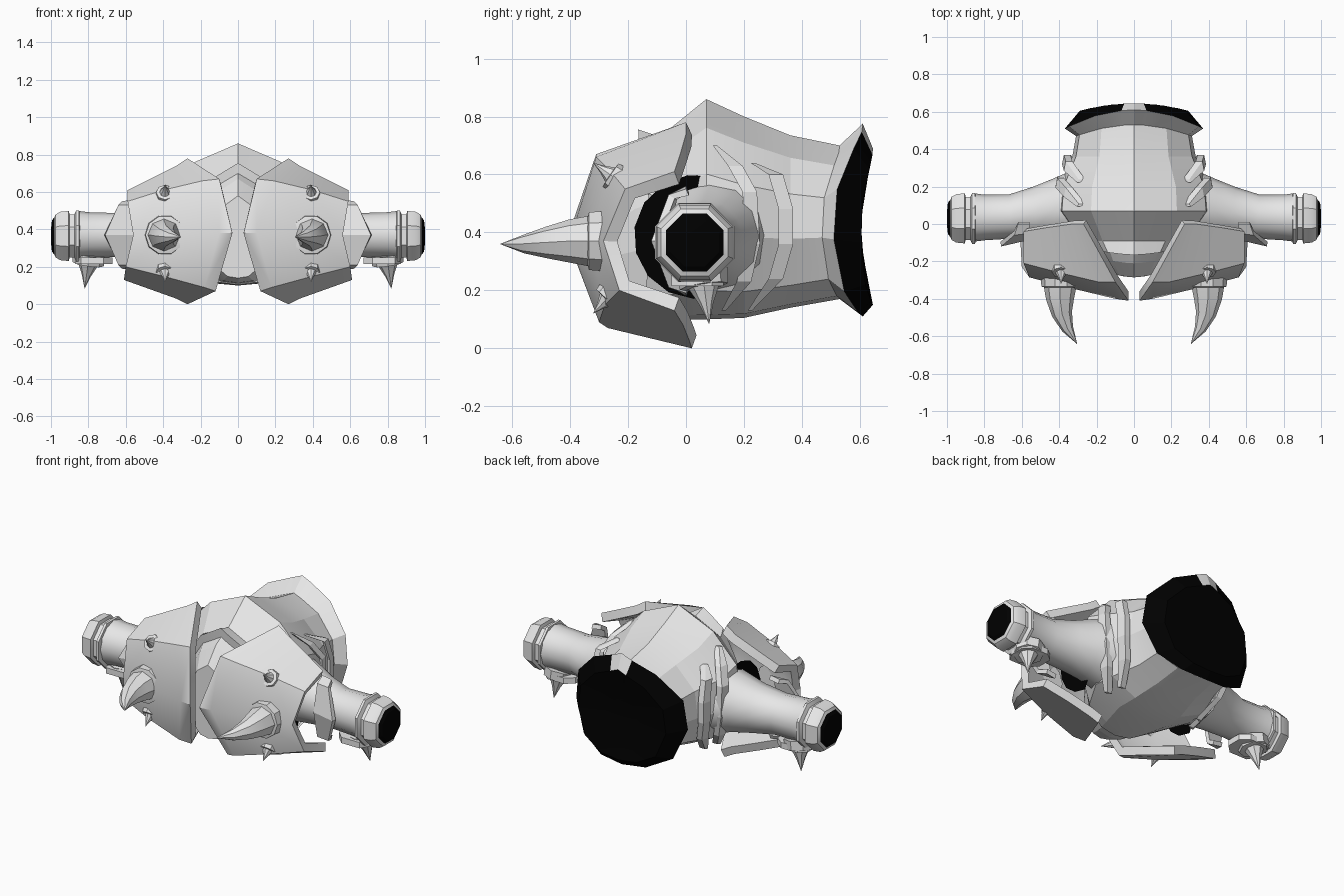
import bpy, bmesh, math
from mathutils import Vector

if "Cube" in bpy.data.objects:
    bpy.data.objects.remove(bpy.data.objects["Cube"])


def material(name, c):
    m = bpy.data.materials.new(name)
    m.diffuse_color = (c[0], c[1], c[2], 1)
    m.use_nodes = True
    m.node_tree.nodes["Principled BSDF"].inputs["Base Color"].default_value = m.diffuse_color
    return m


GREY = material("pale_grey", (0.8, 0.8, 0.8))
BLACK = material("black", (0.0, 0.0, 0.0))


def build(name, verts, faces, mat=GREY, angle=25, black=(), mirror=False, solid=0):
    """Make a mesh object; faces listed in black use the dark colour."""
    me = bpy.data.meshes.new(name)
    me.from_pydata([tuple(v) for v in verts], [], faces)
    me.materials.append(mat)
    me.materials.append(BLACK)
    for i in black:
        me.polygons[i].material_index = 1
    bm = bmesh.new()
    bm.from_mesh(me)
    bmesh.ops.recalc_face_normals(bm, faces=bm.faces)
    # Open shells must look towards the front for the thickness to go inwards
    if solid and sum(f.normal.y for f in bm.faces) > 0:
        bmesh.ops.reverse_faces(bm, faces=bm.faces)
    bm.to_mesh(me)
    bm.free()
    ob = bpy.data.objects.new(name, me)
    bpy.context.collection.objects.link(ob)
    bpy.ops.object.select_all(action='DESELECT')
    bpy.context.view_layer.objects.active = ob
    ob.select_set(True)
    if solid:
        s = ob.modifiers.new("thickness", 'SOLIDIFY')
        s.thickness = solid
        s.offset = -1
        bpy.ops.object.modifier_apply(modifier="thickness")
    if mirror:
        ob.modifiers.new("mirror", 'MIRROR')
    if angle:
        bpy.ops.object.shade_smooth_by_angle(angle=math.radians(angle))
    return ob


def loft(rings, closed=True, caps=True):
    """Skin a list of rings with the same number of points."""
    n = len(rings[0])
    verts = [p for r in rings for p in r]
    faces = []
    for i in range(len(rings) - 1):
        for j in range(n if closed else n - 1):
            k = (j + 1) % n
            faces.append((i * n + j, i * n + k, (i + 1) * n + k, (i + 1) * n + j))
    if caps:
        faces.append(tuple(range(n)))
        faces.append(tuple(range(len(verts) - n, len(verts))))
    return verts, faces


def tube(stations, n, turn=0.0):
    """Rings along a path of (centre, radius)."""
    pts = [Vector(c) for c, r in stations]
    rings = []
    for i, (c, r) in enumerate(stations):
        d = (pts[min(i + 1, len(pts) - 1)] - pts[max(i - 1, 0)]).normalized()
        u = d.cross(Vector((0, 0, 1)) if abs(d.z) < 0.8 else Vector((0, 1, 0))).normalized()
        w = d.cross(u)
        rings.append([pts[i] + r * (u * math.cos(a) + w * math.sin(a))
                      for a in (2 * math.pi * k / n + turn for k in range(n))])
    return loft(rings)


# Torso: angular sections along y, closed by a dark domed end
SHAPE = [(0, 1), (0.18, 0.958), (0.56, 0.87), (0.94, 0.66), (1, 0.40),
         (0.80, 0.13), (0.4, 0.02), (0, 0)]


def section(y, w, top, bot, bow):
    half = [(w * sx, y - bow * sx * sx, bot + (top - bot) * sz) for sx, sz in SHAPE]
    return half + [(-x, a, b) for x, a, b in half[-2:0:-1]]


torso = [section(*s) for s in (
    (-0.285, 0.14, 0.58, 0.14, -0.03), (-0.21, 0.20, 0.67, 0.115, -0.04),
    (-0.16, 0.23, 0.70, 0.11, -0.04), (-0.165, 0.25, 0.755, 0.105, -0.04),
    (-0.09, 0.30, 0.73, 0.10, 0), (0.07, 0.41, 0.86, 0.10, 0),
    (0.20, 0.40, 0.80, 0.105, 0), (0.36, 0.33, 0.735, 0.14, 0),
    (0.53, 0.31, 0.70, 0.17, 0.06), (0.61, 0.37, 0.775, 0.11, 0.10),
    (0.645, 0.29, 0.69, 0.15, 0.04), (0.605, 0.10, 0.50, 0.35, 0))]
v, f = loft(torso)
n = len(torso[0])
rim = 9 * n
build("torso", v, f, angle=12,
      black=[i for i in range(rim, 11 * n) if i not in (rim, rim + n - 1)] + [len(f) - 1])

# Arms with wrist cuff
v, f = tube([((0.30, 0.09, 0.39), 0.20), ((0.42, 0.075, 0.385), 0.165),
             ((0.52, 0.06, 0.375), 0.14), ((0.66, 0.04, 0.37), 0.118),
             ((0.80, 0.035, 0.37), 0.122), ((0.86, 0.035, 0.37), 0.13)], 12)
build("arm", v, f, angle=40, mirror=True)
v, f = tube([((x, 0.03, 0.365), r) for x, r in (
    (0.845, 0.12), (0.85, 0.148), (0.865, 0.148), (0.875, 0.125), (0.90, 0.125),
    (0.905, 0.145), (0.95, 0.14), (0.975, 0.125), (0.982, 0.108), (0.995, 0.09),
    (1.0, 0.04))], 8, math.pi / 8)
build("cuff", v, f, mirror=True, black=list(range(8 * 8, 80)) + [len(f) - 1])

# Dark socket lining in front of each arm
ring = []
for k in range(9):
    a = math.radians(75 + k * 24)
    c, s = math.cos(a), math.sin(a)
    ring.append([(0.37, 0.04 + 0.22 * c, 0.385 + 0.215 * s),
                 (0.37, 0.07 + 0.13 * c, 0.385 + 0.13 * s)])
v, f = loft(ring, closed=False, caps=False)
build("socket_lining", v, f, mat=BLACK, mirror=True)

# Shoulder plate: arcs from the inner rim to the outer rim
rows = [
    [(0.27, 0, 0.78), (0.10, -0.31, 0.67), (0.03, -0.41, 0.38), (0.12, -0.27, 0.07), (0.27, 0.02, 0.0)],
    [(0.33, 0, 0.74), (0.19, -0.31, 0.66), (0.10, -0.40, 0.38), (0.18, -0.30, 0.09), (0.33, 0.01, 0.03)],
    [(0.47, -0.02, 0.67), (0.40, -0.26, 0.61), (0.37, -0.335, 0.37), (0.40, -0.28, 0.15), (0.47, -0.01, 0.08)],
    [(0.59, -0.04, 0.61), (0.59, -0.21, 0.55), (0.56, -0.285, 0.37), (0.60, -0.23, 0.20), (0.61, -0.04, 0.13)]]
v, f = loft(rows, closed=False, caps=False)
build("shoulder_plate", v, f, angle=32, mirror=True, solid=0.05)

# Pointed guard in front of the upper arm
rows = [
    [(0.56, 0.0, 0.56), (0.56, -0.05, 0.53), (0.56, -0.085, 0.37), (0.56, -0.05, 0.21), (0.56, 0.0, 0.18)],
    [(0.62, 0.0, 0.55), (0.64, -0.06, 0.53), (0.71, -0.12, 0.37), (0.64, -0.06, 0.21), (0.62, 0.0, 0.19)]]
v, f = loft(rows, closed=False, caps=False)
build("arm_guard", v, f, angle=0, mirror=True, solid=0.025)

# Large curved horn with collar
v, f = tube([((0.39, -0.27, 0.37), 0.11), ((0.39, -0.335, 0.37), 0.105),
             ((0.39, -0.34, 0.37), 0.085)], 10)
build("horn_collar", v, f, mirror=True)
v, f = tube([((0.395, -0.32, 0.37), 0.09), ((0.395, -0.40, 0.37), 0.075),
             ((0.385, -0.48, 0.365), 0.055), ((0.355, -0.56, 0.36), 0.032),
             ((0.305, -0.64, 0.36), 0.001)], 8)
build("horn", v, f, angle=40, mirror=True)


def spike(name, base, tip, r):
    """Small thorn with a flared foot."""
    b, t = Vector(base), Vector(tip)
    st = [(tuple(b.lerp(t, k)), r * s) for k, s in
          ((-0.3, 1.3), (0.08, 1.2), (0.1, 0.75), (0.5, 0.36), (1, 0.01))]
    v, f = tube(st, 8)
    build(name, v, f, angle=40, mirror=True)


spike("upper_spike", (0.39, -0.255, 0.595), (0.39, -0.32, 0.64), 0.04)
spike("lower_spike", (0.39, -0.27, 0.175), (0.39, -0.32, 0.12), 0.04)
spike("wrist_spike", (0.80, 0.06, 0.225), (0.82, 0.08, 0.085), 0.07)

# Foot plate of the wrist spike
v, f = loft([[(x, y, z) for x, y in ((0.67, 0.0), (0.72, -0.05), (0.84, -0.05),
             (0.87, 0.0), (0.87, 0.09), (0.83, 0.13), (0.72, 0.13), (0.67, 0.09))]
             for z in (0.215, 0.25)])
build("wrist_plate", v, f, mirror=True)


# Raised straps wrapped around the sides of the waist, pointed at the ends
def strap(name, pts, width):
    rings = []
    for i, (x, y, z) in enumerate(pts):
        w = width * (0.3 if i in (0, len(pts) - 1) else 1)
        rings.append([(x, y - w, z), (x + 0.015, y - w, z),
                      (x + 0.005, y + w, z), (x - 0.03, y + w, z)])
    v, f = loft(rings)
    build(name, v, f, angle=0, mirror=True)


strap("front_strap", [(0.29, 0.10, 0.70), (0.36, 0.17, 0.63), (0.405, 0.22, 0.54),
                      (0.405, 0.23, 0.36), (0.37, 0.20, 0.23), (0.30, 0.13, 0.13)], 0.025)
strap("rear_strap", [(0.29, 0.23, 0.64), (0.36, 0.31, 0.60), (0.37, 0.345, 0.48),
                     (0.37, 0.345, 0.36), (0.335, 0.31, 0.24), (0.28, 0.22, 0.13)], 0.025)
